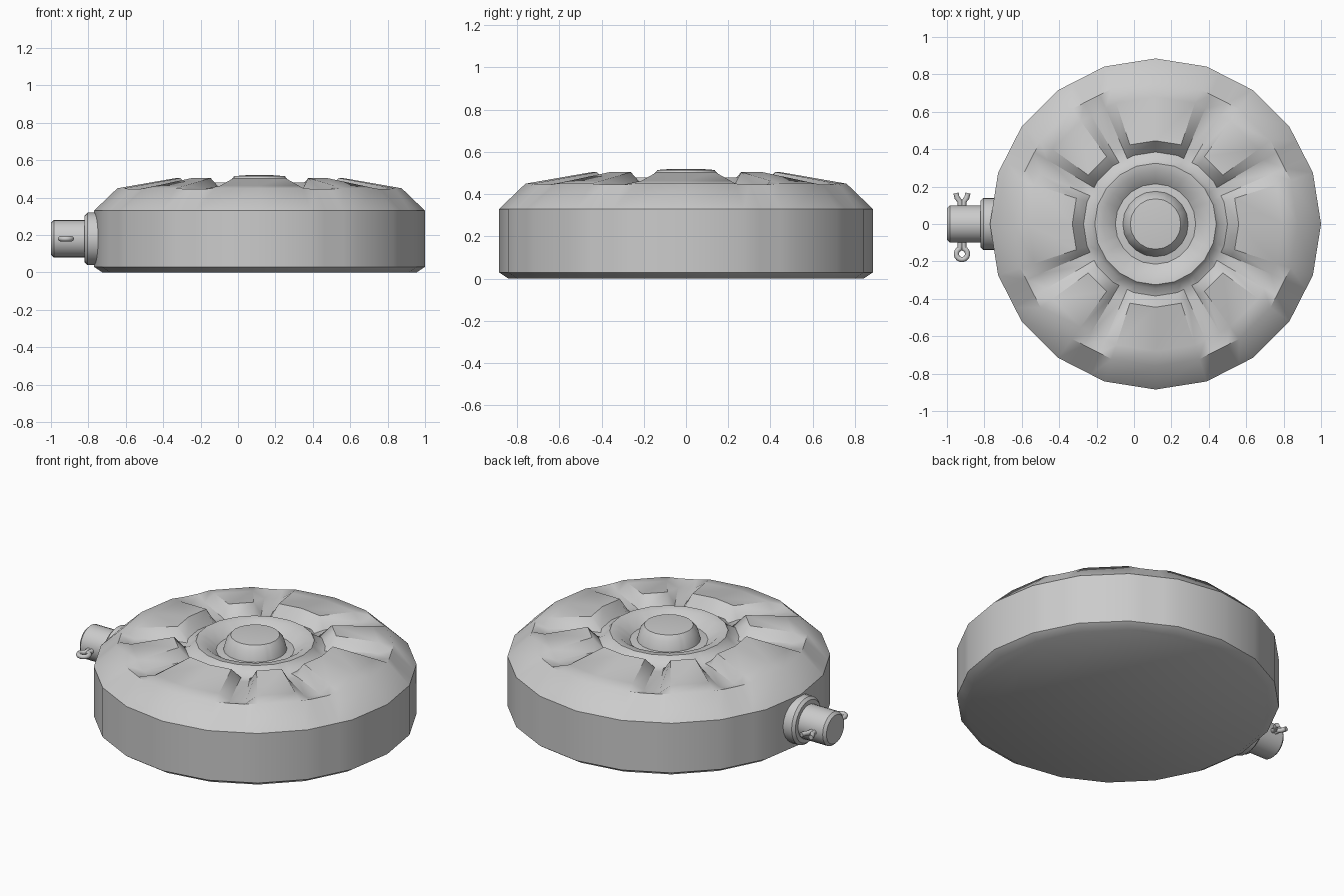
import bpy, bmesh, math
from mathutils import Vector, Matrix

if "Cube" in bpy.data.objects:
    bpy.data.objects.remove(bpy.data.objects["Cube"])

CX = 0.115     # axis of the round body
PORT_Z = 0.18  # height of the side port


def finish(name, bm, angle=40):
    bmesh.ops.recalc_face_normals(bm, faces=bm.faces)
    me = bpy.data.meshes.new(name)
    bm.to_mesh(me)
    bm.free()
    ob = bpy.data.objects.new(name, me)
    bpy.context.collection.objects.link(ob)
    bpy.ops.object.select_all(action='DESELECT')
    ob.select_set(True)
    bpy.context.view_layer.objects.active = ob
    bpy.ops.object.shade_smooth_by_angle(angle=math.radians(angle))
    return ob


def loft(bm, rings):
    rows = [[bm.verts.new(p) for p in ring] for ring in rings]
    n = len(rows[0])
    for a, b in zip(rows, rows[1:]):
        for i in range(n):
            j = (i + 1) % n
            bm.faces.new((a[i], a[j], b[j], b[i]))
    bm.faces.new(rows[0])
    bm.faces.new(rows[-1])


def unit(deg):
    return Vector((math.cos(math.radians(deg)), math.sin(math.radians(deg)), 0))


# 20-sided plan; extra columns lie on the chords of the groove segments
columns = []
for q in range(4):
    for k in range(5):
        a = q * 90 + k * 18
        columns.append((unit(a), False))
        if k in (1, 3):
            for t in (0.3, 0.7):
                columns.append((unit(a).lerp(unit(a + 18), t), True))

# body profile: radius, height on the ribs, height in the grooves
profile = [
    (0.84, 0.0, 0.0), (0.885, 0.03, 0.03), (0.885, 0.33, 0.33),
    (0.76, 0.45, 0.445), (0.68, 0.464, 0.425), (0.445, 0.505, 0.435),
    (0.385, 0.44, 0.43), (0.345, 0.455, 0.455), (0.325, 0.48, 0.48),
    (0.28, 0.475, 0.475), (0.215, 0.425, 0.425), (0.175, 0.43, 0.43),
    (0.16, 0.485, 0.485), (0.135, 0.515, 0.515), (0.07, 0.52, 0.52),
]
bm = bmesh.new()
loft(bm, [[(CX + d.x * r, d.y * r, zg if groove else zr) for d, groove in columns]
          for r, zr, zg in profile])
finish("ribbed_round_body", bm, 45)


# side port turned along x: collar and stub
def turned_x(name, points, sides=24):
    bm = bmesh.new()
    loft(bm, [[(x, r * unit(360 * i / sides).x, PORT_Z + r * unit(360 * i / sides).y)
               for i in range(sides)] for x, r in points])
    return finish(name, bm, 35)


turned_x("port_collar", [(-0.66, 0.14), (-0.765, 0.14), (-0.805, 0.14), (-0.82, 0.125)])
turned_x("port_stub", [(-0.70, 0.10), (-0.985, 0.10), (-1.0, 0.085)])


# split pin: ring loop plus two legs with splayed tips
def wire(name, pts, radius=0.014):
    cu = bpy.data.curves.new(name, 'CURVE')
    cu.dimensions = '3D'
    cu.bevel_depth = radius
    cu.bevel_resolution = 2
    cu.use_fill_caps = True
    sp = cu.splines.new('POLY')
    sp.points.add(len(pts) - 1)
    for p, (x, y) in zip(sp.points, pts):
        p.co = (x - 0.92, y, PORT_Z, 1)
    sp.use_smooth = True
    ob = bpy.data.objects.new(name, cu)
    bpy.context.collection.objects.link(ob)


loop = [(0.03 * unit(a).x, -0.16 + 0.03 * unit(a).y) for a in range(110, 431, 20)]
left = [(-0.032, 0.165), (-0.026, 0.14), (-0.010, 0.12), (-0.010, -0.12)]
wire("split_pin", left + loop + [(-x, y) for x, y in reversed(left)])
